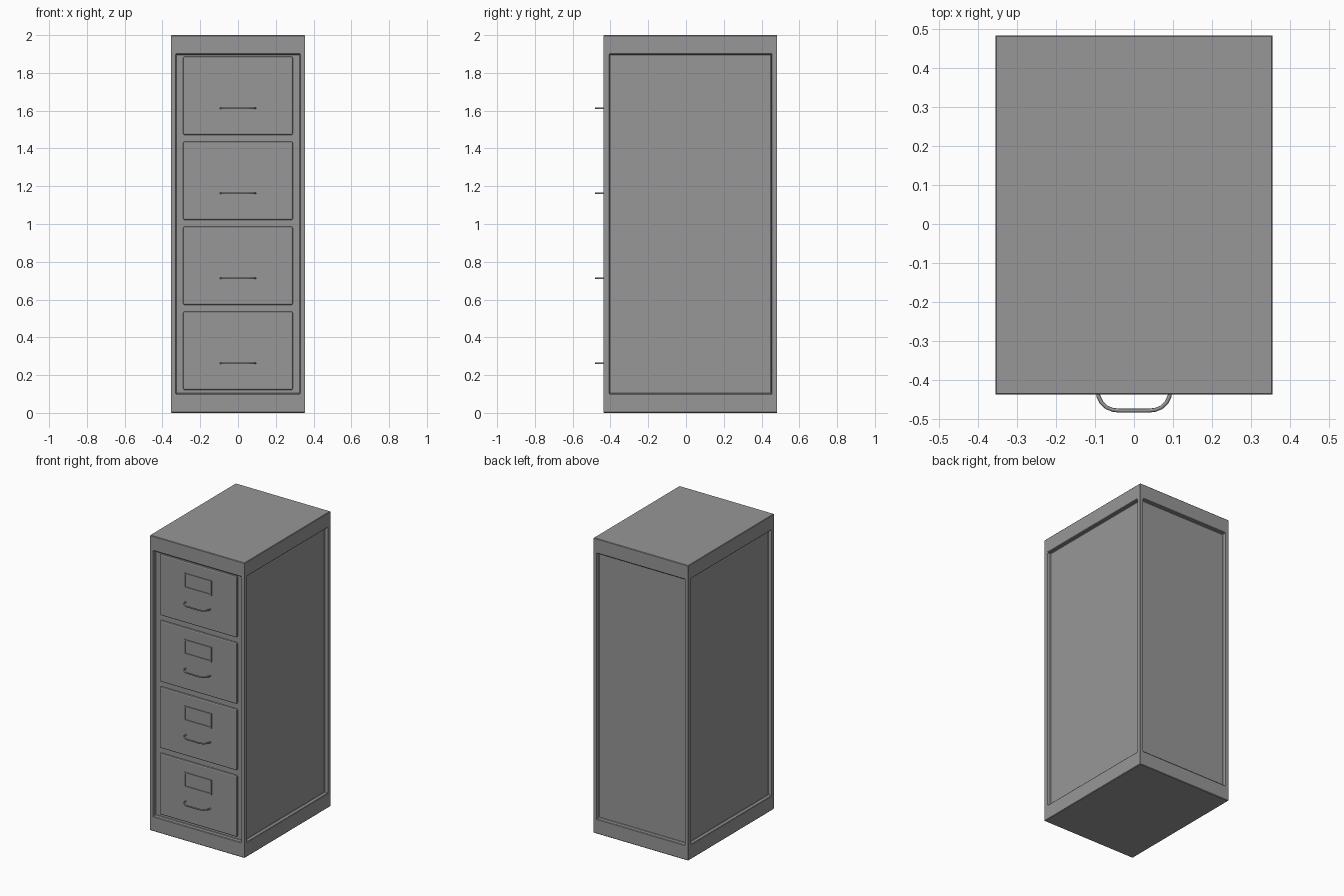
import bpy
import bmesh
from mathutils import Matrix, Vector

if "Cube" in bpy.data.objects:
    bpy.data.objects.remove(bpy.data.objects["Cube"], do_unlink=True)

steel = bpy.data.materials.new("grey_steel")
steel.use_nodes = True
steel.diffuse_color = (0.31, 0.31, 0.31, 1)
steel.node_tree.nodes["Principled BSDF"].inputs["Base Color"].default_value = steel.diffuse_color


def box(low, high):
    """Return a bmesh box between two corners."""
    low, high = Vector(low), Vector(high)
    bm = bmesh.new()
    bmesh.ops.create_cube(bm, size=1, matrix=Matrix.LocRotScale(
        (low + high) / 2, None, high - low))
    bm.normal_update()
    return bm


def finish(bm, name, bevel=0.0, segments=1):
    mesh = bpy.data.meshes.new(name)
    bm.to_mesh(mesh)
    bm.free()
    mesh.materials.append(steel)
    obj = bpy.data.objects.new(name, mesh)
    bpy.context.collection.objects.link(obj)
    if bevel:
        mod = obj.modifiers.new("edge_bevel", 'BEVEL')
        mod.width = bevel
        mod.segments = segments
        mod.limit_method = 'ANGLE'
    return obj


FRONT, BACK, HALF_WIDTH = -0.437, 0.483, 0.355

# Cabinet shell with a recessed panel in each upright side
bm = box((-HALF_WIDTH, FRONT, 0), (HALF_WIDTH, BACK, 2))
for face in [f for f in bm.faces if abs(f.normal.z) < 0.5]:
    margin = 0.035 if abs(face.normal.y) > 0.5 else 0.042
    bmesh.ops.inset_individual(bm, faces=[face], thickness=margin)
    for v in face.verts:
        v.co.z = 1.9 if v.co.z > 1 else 0.1
    bmesh.ops.inset_individual(bm, faces=[face], thickness=0.004, depth=-0.022)
finish(bm, "cabinet_shell", 0.003)

# Handle outline, one half from the drawer to the middle of the grip
half_path = [(0.093, -0.424), (0.091, -0.442), (0.083, -0.458),
             (0.07, -0.47), (0.055, -0.476), (0.04, -0.478)]
path = half_path + [(-x, y) for x, y in reversed(half_path)]
DRAWER_FACE = -0.428


def handle(name, z):
    curve = bpy.data.curves.new(name, 'CURVE')
    curve.dimensions = '3D'
    curve.bevel_depth = 0.005
    curve.bevel_resolution = 2
    curve.use_fill_caps = True
    spline = curve.splines.new('POLY')
    spline.points.add(len(path) - 1)
    for point, (x, y) in zip(spline.points, path):
        point.co = (x, y, z, 1)
    spline.use_smooth = True
    curve.materials.append(steel)
    bpy.context.collection.objects.link(bpy.data.objects.new(name, curve))


# Four drawers, each with a label holder and a handle
for i in range(4):
    z = 0.329 + 0.45 * i
    n = i + 1
    finish(box((-0.29, DRAWER_FACE, z - 0.208), (0.29, -0.41, z + 0.208)),
           f"drawer_front_{n}", 0.008, 2)

    bm = box((-0.103, DRAWER_FACE - 0.006, z + 0.03),
             (0.103, DRAWER_FACE + 0.004, z + 0.13))
    face = min(bm.faces, key=lambda f: f.normal.y)
    bmesh.ops.inset_individual(bm, faces=[face], thickness=0.012)
    bmesh.ops.inset_individual(bm, faces=[face], thickness=0.0005, depth=-0.005)
    finish(bm, f"label_holder_{n}")

    handle(f"drawer_handle_{n}", z - 0.066)
